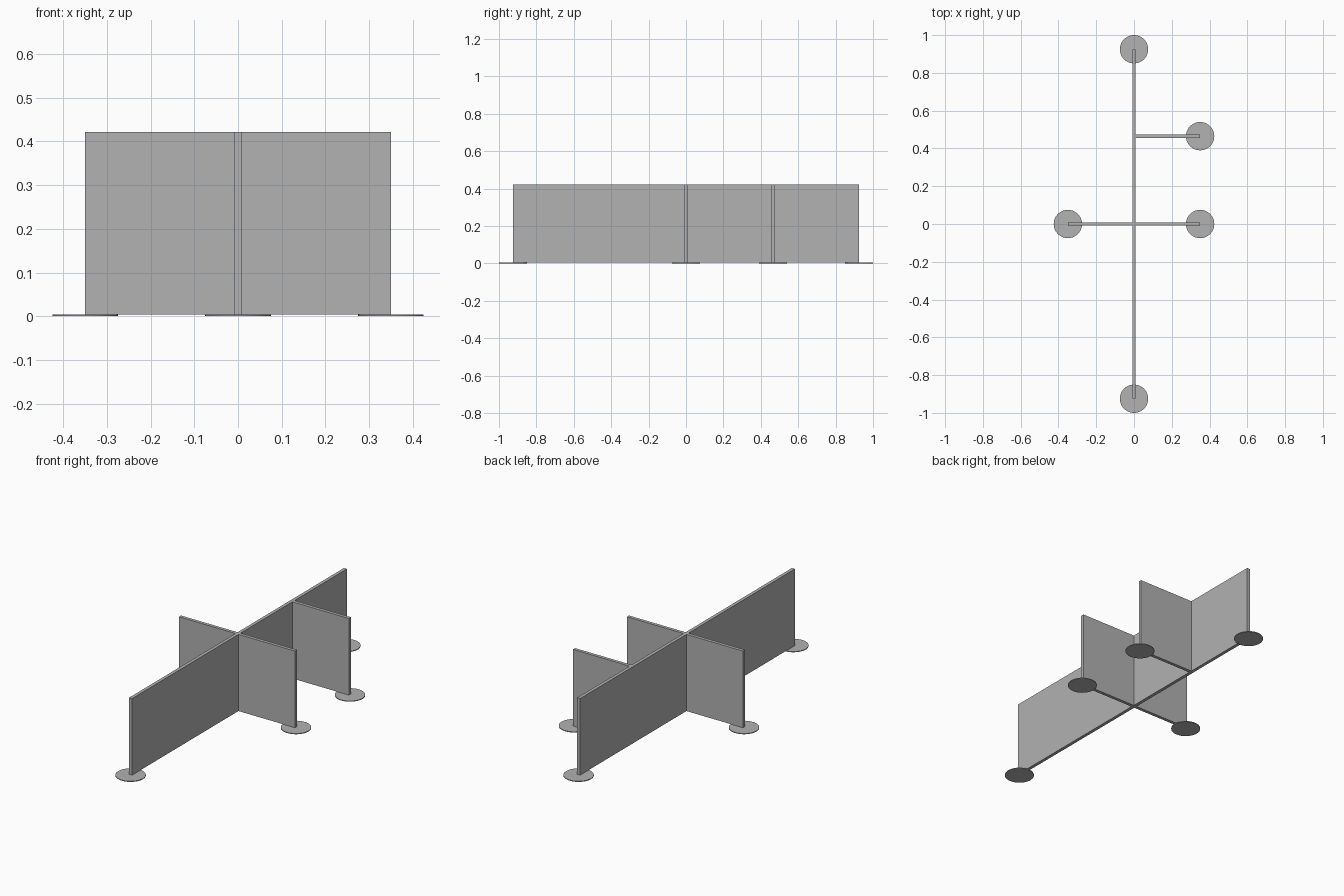
import bpy

cube = bpy.data.objects.get("Cube")
if cube:
    bpy.data.objects.remove(cube, do_unlink=True)

# Dimensions
THICK = 0.018
HEIGHT = 0.422
FOOT_H = 0.004
FOOT_R = 0.075
END_Y = 0.925
END_X = 0.35
BACK_Y = 0.465

grey = bpy.data.materials.new("panel grey")
grey.use_nodes = True
colour = (0.445, 0.445, 0.445, 1)
grey.diffuse_color = colour
grey.node_tree.nodes["Principled BSDF"].inputs["Base Color"].default_value = colour


def panel(name, x0, x1, y0, y1):
    """Upright board standing on the feet."""
    bpy.ops.mesh.primitive_cube_add(
        size=1, location=((x0 + x1) / 2, (y0 + y1) / 2, (FOOT_H + HEIGHT) / 2))
    ob = bpy.context.object
    ob.name = name
    ob.scale = (x1 - x0, y1 - y0, HEIGHT - FOOT_H)
    bpy.ops.object.transform_apply(location=False, rotation=False, scale=True)
    ob.data.materials.append(grey)


def foot(name, x, y):
    """Thin round base plate."""
    bpy.ops.mesh.primitive_cylinder_add(
        vertices=48, radius=FOOT_R, depth=FOOT_H, location=(x, y, FOOT_H / 2))
    ob = bpy.context.object
    ob.name = name
    ob.data.materials.append(grey)
    bpy.ops.object.shade_smooth_by_angle()


# Long central divider
half = THICK / 2
panel("spine_panel", -half, half, -END_Y, END_Y)

# Side dividers butted against the spine
panel("middle_left_panel", half, END_X, -half, half)
panel("middle_right_panel", -END_X, -half, -half, half)
panel("back_left_panel", half, END_X, BACK_Y - half, BACK_Y + half)

# Feet under every free end
for name, x, y in (("front_foot", 0, -END_Y), ("back_foot", 0, END_Y),
                   ("middle_left_foot", END_X, 0), ("middle_right_foot", -END_X, 0),
                   ("back_left_foot", END_X, BACK_Y)):
    foot(name, x, y)
